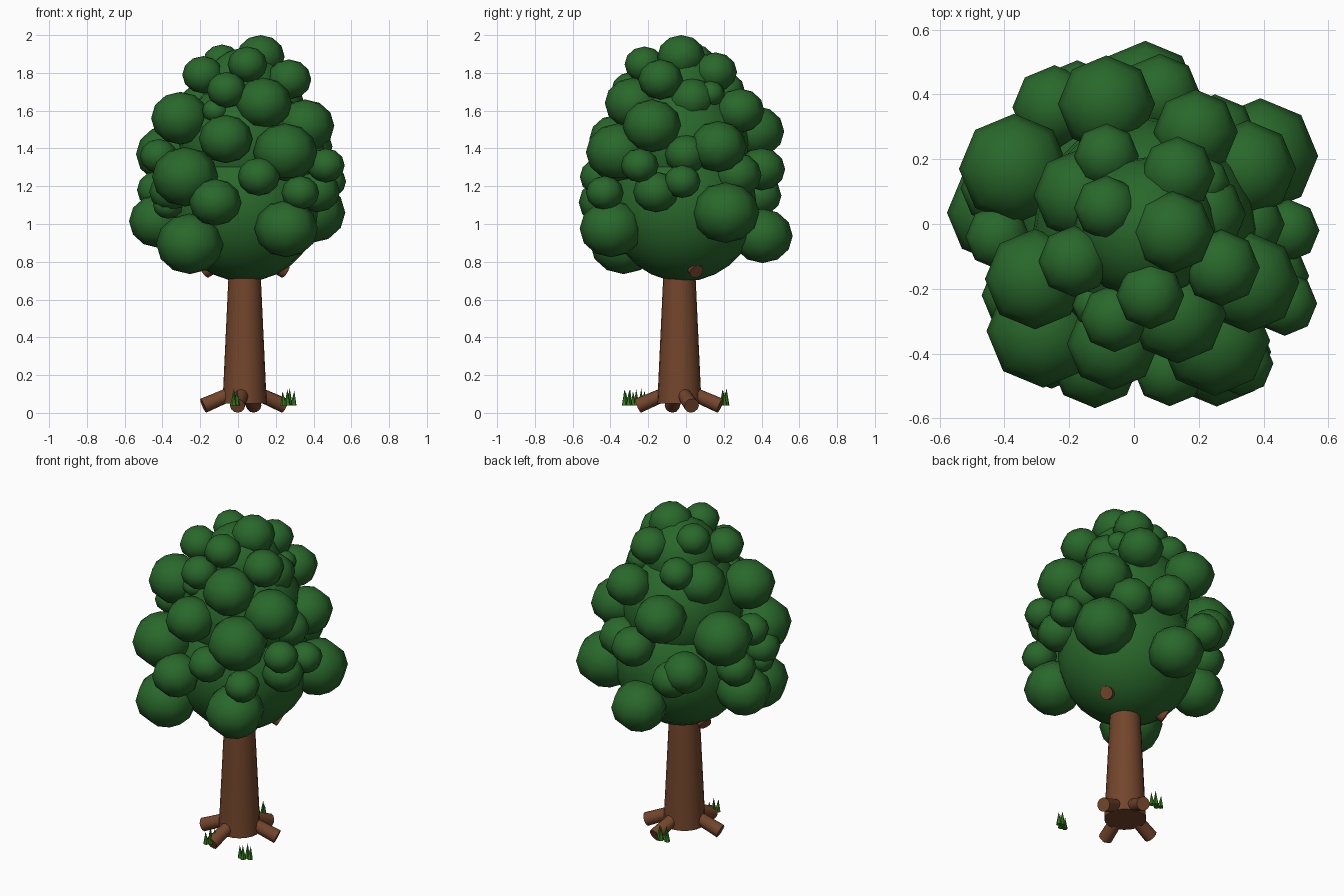
import bpy, math
from mathutils import Vector


def material(name, rgb):
    m = bpy.data.materials.new(name)
    m.diffuse_color = (*rgb, 1)
    return m


LEAF = material("leaf green", (0.022, 0.138, 0.024))
BARK = material("bark brown", (0.172, 0.060, 0.025))
GRASS = material("grass green", (0.034, 0.205, 0.012))


def finish(name, mat, angle):
    ob = bpy.context.object
    ob.name = name
    ob.data.materials.append(mat)
    bpy.ops.object.shade_smooth_by_angle(angle=math.radians(angle))
    return ob


def ball(name, x, y, z, r, seg=8, rings=6, squash=0.9):
    bpy.ops.mesh.primitive_uv_sphere_add(segments=seg, ring_count=rings,
                                         radius=r, location=(x, y, z))
    finish(name, LEAF, 80).scale.z = squash


def rod(name, mat, a, b, r1, r2, sides):
    a, b = Vector(a), Vector(b)
    d = b - a
    bpy.ops.mesh.primitive_cone_add(vertices=sides, radius1=r1, radius2=r2,
                                    depth=d.length, location=(a + b) / 2)
    ob = finish(name, mat, 50)
    ob.rotation_euler = d.to_track_quat('Z', 'Y').to_euler()


CX, CY = 0.035, -0.035


def around(angle, dist, z):
    t = math.radians(angle)
    return (CX + dist * math.cos(t), CY + dist * math.sin(t), z)


# Trunk
rod("trunk", BARK, (CX, CY, 0.05), (CX, CY, 0.95), 0.117, 0.075, 20)

# Roots sloping down to the ground
for i, ang in enumerate((17, 77, 190, 260)):
    rod(f"root_{i + 1}", BARK, around(ang, 0.03, 0.12), around(ang, 0.222, 0.038),
        0.035, 0.040, 12)

# Branch stubs whose ends poke out of the crown
for i, ang in enumerate((23, 155)):
    rod(f"branch_{i + 1}", BARK, around(ang, 0.08, 0.84), around(ang, 0.233, 0.748),
        0.042, 0.038, 12)

# Inner crown
for i, (z, r) in enumerate(((1.085, 0.39), (1.42, 0.345), (1.71, 0.22))):
    ball(f"crown_core_{i + 1}", CX, CY + 0.02, z, r, 20, 14, 1)

# Leaf clumps: x, y, z, radius
upper = [(.12, -.025, 1.886, .127), (-.085, .05, 1.86, .10), (-.085, .21, 1.71, .10),
         (.135, .155, 1.805, .115), (-.185, -.115, 1.79, .11), (.05, -.22, 1.845, .105),
         (.27, -.135, 1.765, .118), (-.06, -.29, 1.71, .105), (.135, -.28, 1.64, .15),
         (-.305, -.17, 1.56, .155), (-.085, .37, 1.49, .15), (.19, .285, 1.60, .13),
         (.355, -.18, 1.52, .155), (.22, .13, 1.69, .075), (-.12, -.25, 1.60, .07),
         (-.17, .09, 1.63, .14), (.22, .03, 1.66, .125)]
middle = [(-.37, .17, 1.37, .17), (.35, .17, 1.41, .15), (-.28, -.33, 1.25, .175),
          (-.065, -.37, 1.45, .142), (.25, -.36, 1.38, .17), (.11, -.45, 1.25, .112),
          (.33, -.43, 1.165, .10), (.465, -.245, 1.31, .10), (.475, -.02, 1.225, .097),
          (-.42, -.04, 1.36, .10), (.08, .40, 1.29, .125), (.42, -.16, 1.17, .12),
          (-.36, -.22, 1.17, .11), (-.245, .36, 1.20, .13), (.25, .27, 1.26, .13),
          (-.42, .11, 1.18, .115), (-.175, .39, 1.15, .115), (.35, .0, 1.37, .115)]
lower = [(.39, .21, 1.06, .178), (-.12, -.43, 1.115, .138), (.255, -.395, .975, .168),
         (-.255, -.33, .895, .178), (-.42, .035, 1.015, .157), (.035, .405, .937, .16),
         (-.37, -.20, 1.10, .08)]
for layer, clumps in (("upper", upper), ("middle", middle), ("lower", lower)):
    for i, c in enumerate(clumps):
        ball(f"{layer}_leaf_clump_{i + 1}", *c)

# Grass tufts of small cones, each tuft spread along its own direction
for i, (x, y, ang) in enumerate(((-.015, -.25, 80), (.267, -.31, 25), (.01, .205, 0))):
    t = math.radians(ang)
    for j, (s, w, h) in enumerate(((-.027, .004, .075), (-.01, -.01, .085),
                                   (.01, .008, .09), (.027, -.004, .078))):
        dx = s * math.cos(t) - w * math.sin(t)
        dy = s * math.sin(t) + w * math.cos(t)
        rod(f"grass_tuft_{i + 1}_blade_{j + 1}", GRASS, (x + dx, y + dy, 0.04),
            (x + dx * 1.2, y + dy * 1.2, 0.04 + h), 0.017, 0, 6)
